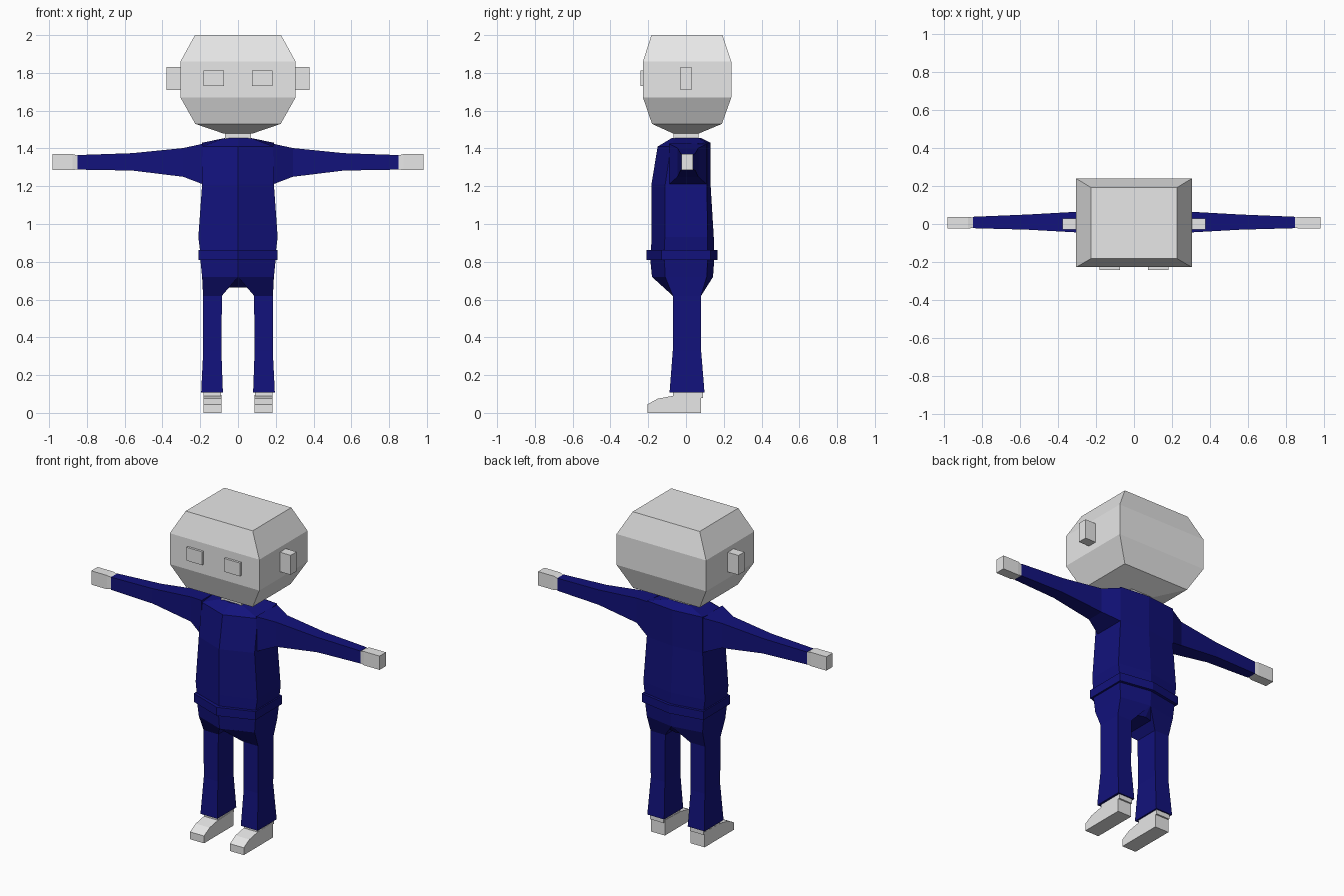
import bpy, bmesh

if "Cube" in bpy.data.objects:
    bpy.data.objects.remove(bpy.data.objects["Cube"])


def material(name, rgb):
    m = bpy.data.materials.new(name)
    m.diffuse_color = (*rgb, 1)
    m.use_nodes = True
    m.node_tree.nodes["Principled BSDF"].inputs["Base Color"].default_value = m.diffuse_color
    return m


GREY = material("light grey", (0.8, 0.8, 0.8))
NAVY = material("navy blue", (0.006, 0.006, 0.2))


def loft(name, rings, mat, side=1):
    """Skin a list of equal-length rings, cap both ends; side=-1 mirrors in x."""
    bm = bmesh.new()
    vs = [[bm.verts.new((x * side, y, z)) for x, y, z in r] for r in rings]
    n = len(rings[0])
    for a, b in zip(vs, vs[1:]):
        for i in range(n):
            j = (i + 1) % n
            bm.faces.new((a[i], a[j], b[j], b[i]))
    bm.faces.new(vs[0])
    bm.faces.new(vs[-1])
    bmesh.ops.recalc_face_normals(bm, faces=bm.faces)
    me = bpy.data.meshes.new(name)
    bm.to_mesh(me)
    bm.free()
    me.materials.append(mat)
    ob = bpy.data.objects.new(name, me)
    bpy.context.collection.objects.link(ob)
    return ob


def rect(z, x0, x1, y0, y1):
    """Horizontal four-sided section."""
    return [(x0, y0, z), (x1, y0, z), (x1, y1, z), (x0, y1, z)]


def rect_x(x, y0, y1, z0, z1):
    """Four-sided section facing x."""
    return [(x, y0, z0), (x, y1, z0), (x, y1, z1), (x, y0, z1)]


def hexa(z, w, front, side_f, side_b, back, z_back=None):
    """Horizontal six-sided section with a ridge at the front and back middle."""
    zb = z if z_back is None else z_back
    return [(-w, side_f, z), (0, front, z), (w, side_f, z),
            (w, side_b, zb), (0, back, zb), (-w, side_b, zb)]


# Head and neck
loft("head", [rect(1.48, -.08, .08, -.07, .07),
              rect(1.53, -.226, .226, -.18, .19),
              rect(1.67, -.305, .305, -.228, .24),
              rect(1.86, -.305, .305, -.228, .24),
              rect(2.0, -.228, .228, -.183, .193)], GREY)
loft("neck", [rect(1.43, -.07, .07, -.065, .065),
              rect(1.49, -.07, .07, -.065, .065)], GREY)

# Jacket body
loft("torso", [hexa(.85, .20, -.185, -.115, .115, .15),
               hexa(.93, .21, -.183, -.112, .115, .147),
               hexa(1.21, .19, -.183, -.11, .11, .13),
               hexa(1.41, .19, -.15, -.08, .11, .13, 1.43),
               hexa(1.455, .07, -.075, -.06, .065, .08)], NAVY)
loft("belt", [hexa(.81, .21, -.208, -.13, .13, .167),
              hexa(.862, .21, -.208, -.13, .13, .167)], NAVY)

# Hips narrowing to the crotch
loft("hips", [hexa(.82, .20, -.19, -.115, .115, .15),
              hexa(.72, .19, -.18, -.11, .11, .143)], NAVY)
loft("crotch", [hexa(.72, .15, -.18, -.125, .115, .143),
                hexa(.665, .055, -.09, -.08, .085, .1)], NAVY)

for label, s in (("left", 1), ("right", -1)):
    # Face and ears
    loft(label + "_ear", [rect_x(.29, -.028, .03, 1.71, 1.83),
                          rect_x(.378, -.028, .03, 1.71, 1.83)], GREY, s)
    loft(label + "_eye", [rect(1.73, .075, .182, -.242, -.22),
                          rect(1.812, .075, .182, -.242, -.22)], GREY, s)

    # Sleeve and hand
    loft(label + "_sleeve", [rect_x(.185, -.09, .11, 1.21, 1.425),
                             rect_x(.29, -.045, .065, 1.25, 1.402),
                             rect_x(.56, -.03, .05, 1.283, 1.375),
                             rect_x(.85, -.022, .038, 1.288, 1.365)], NAVY, s)
    loft(label + "_hand", [rect_x(.84, -.018, .034, 1.292, 1.36),
                           rect_x(.875, -.025, .037, 1.285, 1.37),
                           rect_x(.982, -.025, .037, 1.285, 1.37)], GREY, s)

    # Trouser leg, flared at the hem
    thigh = [(0, -.18, .72), (.19, -.11, .72), (.19, .11, .72), (0, .143, .72)]
    loft(label + "_trouser_leg", [thigh,
                                  rect(.62, .085, .185, -.07, .08),
                                  rect(.33, .088, .184, -.07, .08),
                                  rect(.108, .08, .195, -.087, .098)], NAVY, s)

    # Ankle and wedge-toed shoe
    loft(label + "_ankle", [rect(.08, .09, .182, -.07, .09),
                            rect(.115, .09, .182, -.07, .09)], GREY, s)
    sole = [(-.205, 0), (.08, 0), (.08, .095), (-.07, .09), (-.15, .075), (-.205, .045)]
    loft(label + "_shoe", [[(x, y, z) for y, z in sole] for x in (.088, .183)], GREY, s)
